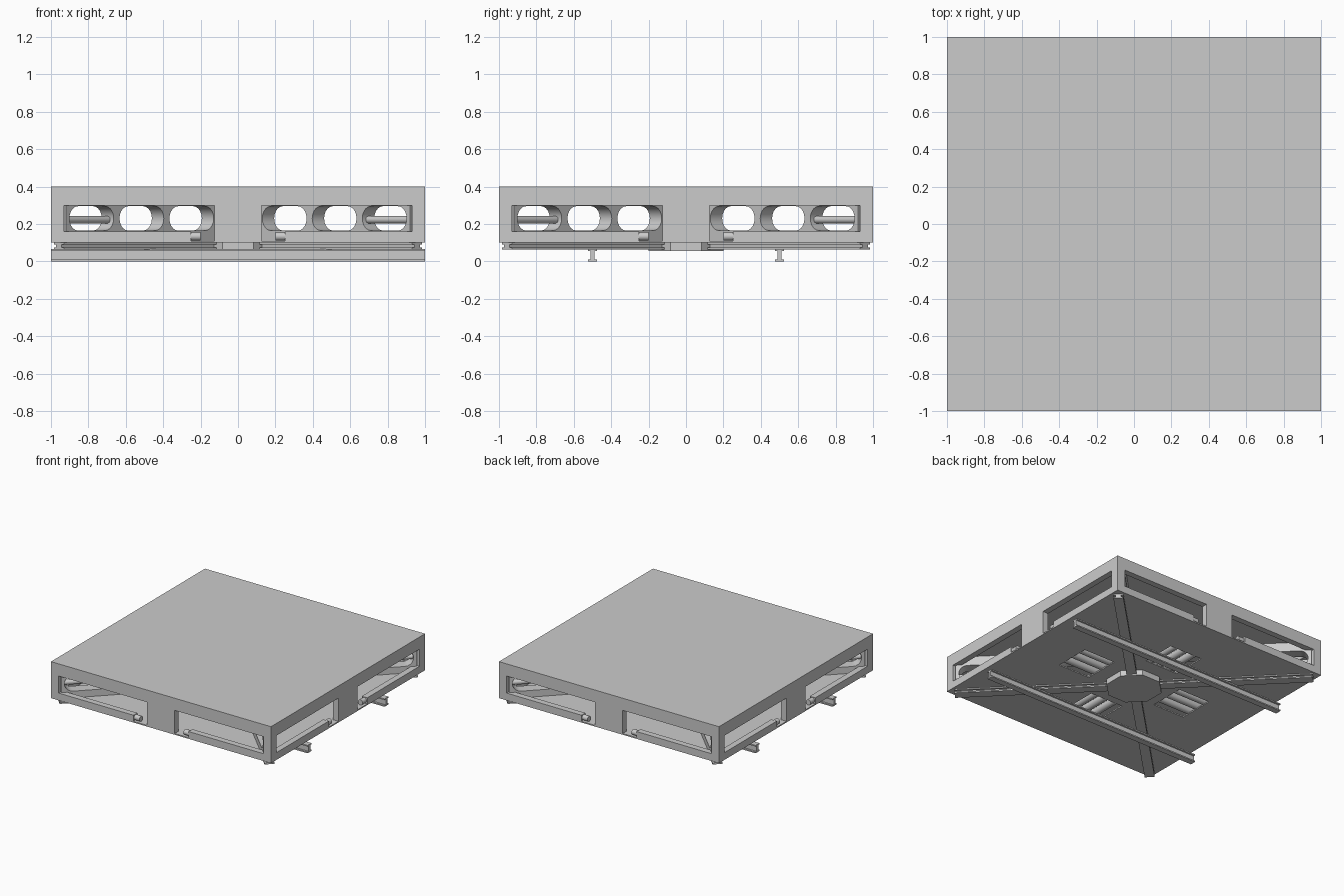
import bpy, bmesh, math
from mathutils import Matrix, Vector

if "Cube" in bpy.data.objects:
    bpy.data.objects.remove(bpy.data.objects["Cube"])


def make_object(name, bm, smooth=False):
    bmesh.ops.recalc_face_normals(bm, faces=bm.faces)
    for f in bm.faces:
        f.smooth = smooth
    me = bpy.data.meshes.new(name)
    bm.to_mesh(me)
    bm.free()
    if smooth:
        me.set_sharp_from_angle(angle=math.radians(40))
    ob = bpy.data.objects.new(name, me)
    bpy.context.collection.objects.link(ob)
    return ob


def add_box(bm, x0, x1, y0, y1, z0, z1):
    m = Matrix.Translation(((x0 + x1) / 2, (y0 + y1) / 2, (z0 + z1) / 2)) \
        @ Matrix.Diagonal((x1 - x0, y1 - y0, z1 - z0, 1))
    bmesh.ops.create_cube(bm, size=1, matrix=m)


def add_pipe(bm, x0, x1, y, z, r):
    m = Matrix.Translation(((x0 + x1) / 2, y, z)) @ Matrix.Rotation(math.pi / 2, 4, 'Y')
    bmesh.ops.create_cone(bm, cap_ends=True, segments=20, radius1=r, radius2=r,
                          depth=x1 - x0, matrix=m)


def turn(ob, angle):
    ob.matrix_world = Matrix.Rotation(angle, 4, 'Z') @ ob.matrix_world


def plate(name, loops, thickness, smooth=False):
    """Flat plate from an outline plus hole loops, centred on its own z = 0."""
    cu = bpy.data.curves.new(name, 'CURVE')
    cu.dimensions = '2D'
    cu.fill_mode = 'BOTH'
    cu.extrude = thickness / 2
    for pts in loops:
        sp = cu.splines.new('POLY')
        sp.points.add(len(pts) - 1)
        for p, (x, y) in zip(sp.points, pts):
            p.co = (x, y, 0, 1)
        sp.use_cyclic_u = True
    tmp = bpy.data.objects.new(name + "_curve", cu)
    bpy.context.collection.objects.link(tmp)
    bm = bmesh.new()
    me = bpy.data.meshes.new_from_object(tmp)
    bm.from_mesh(me)
    bpy.data.objects.remove(tmp)
    bmesh.ops.remove_doubles(bm, verts=bm.verts, dist=1e-5)
    return make_object(name, bm, smooth)


def rect(x0, x1, y0, y1):
    return [(x0, y0), (x1, y0), (x1, y1), (x0, y1)]


def stadium(cx, cy, length, height, n=10):
    r, h = height / 2, length / 2 - height / 2
    pts = []
    for side, start in ((1, -90), (-1, 90)):
        for i in range(n + 1):
            a = math.radians(start + 180 * i / n)
            pts.append((cx + side * h + r * math.cos(a), cy + r * math.sin(a)))
    return pts


def i_beam(name, x0, x1, z0, z1, flange, web, t):
    """I-section beam along x."""
    half = [(flange, z0), (flange, z0 + t), (web, z0 + t),
            (web, z1 - t), (flange, z1 - t), (flange, z1)]
    prof = half + [(-y, z) for y, z in reversed(half)]
    bm = bmesh.new()
    face = bm.faces.new([bm.verts.new((x0, y, z)) for y, z in prof])
    res = bmesh.ops.extrude_face_region(bm, geom=[face])
    bmesh.ops.translate(bm, verts=[v for v in res['geom'] if isinstance(v, bmesh.types.BMVert)],
                        vec=Vector((x1 - x0, 0, 0)))
    return make_object(name, bm)


# Top deck
bm = bmesh.new()
add_box(bm, -1, 1, -1, 1, 0.37, 0.4)
make_object("top_deck", bm)

# Floor plate with four pipe slots
slots = [rect(0.32, 0.61, -0.15, 0.15), rect(-0.61, -0.32, -0.15, 0.15),
         rect(-0.15, 0.15, 0.32, 0.61), rect(-0.15, 0.15, -0.61, -0.32)]
floor = plate("floor_plate", [rect(-0.995, 0.995, -0.995, 0.995)] + slots, 0.01)
floor.location.z = 0.105

for k in range(4):
    ang = k * math.pi / 2

    # Side wall frame: rails, corner posts, centre pillar and notch sills
    bm = bmesh.new()
    y0, y1 = -1, -0.95
    add_box(bm, -1, 1, y0, y1, 0.30, 0.385)
    add_box(bm, -0.125, 0.125, y0, y1, 0.10, 0.30)
    for s in (-1, 1):
        a, b = sorted((s * 0.93, s * 1.0))
        add_box(bm, a, b, y0, y1, 0.16, 0.30)
        a, b = sorted((s * 0.25, s * 1.0))
        add_box(bm, a, b, y0, y1, 0.10, 0.16)
        a, b = sorted((s * 0.125, s * 0.25))
        add_box(bm, a, b, y0, y1, 0.10, 0.11)
    turn(make_object("side_wall", bm), ang)

    # Short pins in the notches beside the pillar
    bm = bmesh.new()
    for s in (-1, 1):
        a, b = sorted((s * 0.20, s * 0.26))
        add_pipe(bm, a, b, -0.972, 0.134, 0.022)
    turn(make_object("notch_pins", bm, True), ang)

    # Floor pipes above each slot
    bm = bmesh.new()
    for y in (-0.09, 0, 0.09):
        add_pipe(bm, 0.26, 0.66, y, 0.134, 0.03)
    turn(make_object("floor_pipes", bm, True), ang)

    # Diagonal web with rounded lightening holes
    diag = ang + math.pi / 4
    holes = [stadium(d * math.sqrt(2), 0.23, 0.335, 0.13) for d in (0.28, 0.547, 0.815)]
    web = plate("diagonal_web", [rect(0.0, 1.345, 0.10, 0.38)] + holes, 0.09, True)
    web.matrix_world = Matrix.Rotation(diag, 4, 'Z') @ Matrix.Rotation(math.pi / 2, 4, 'X')

    # Bar across the outermost hole
    bm = bmesh.new()
    add_pipe(bm, 0.96, 1.34, 0, 0.222, 0.02)
    turn(make_object("hole_bar", bm, True), diag)

    # Diagonal beam under the floor
    turn(i_beam("diagonal_beam", 0.15, 1.355, 0.065, 0.101, 0.038, 0.02, 0.01), diag)

# Octagonal hub
bm = bmesh.new()
bmesh.ops.create_cone(bm, cap_ends=True, segments=8, radius1=0.2 / math.cos(math.pi / 8),
                      radius2=0.2 / math.cos(math.pi / 8), depth=0.046,
                      matrix=Matrix.Translation((0, 0, 0.078)) @ Matrix.Rotation(math.pi / 8, 4, 'Z'))
make_object("centre_hub", bm)

# Two support rails on the ground
for s in (-1, 1):
    rail = i_beam("ground_rail", -1, 1, 0, 0.065, 0.025, 0.01, 0.01)
    rail.location.y = s * 0.5
